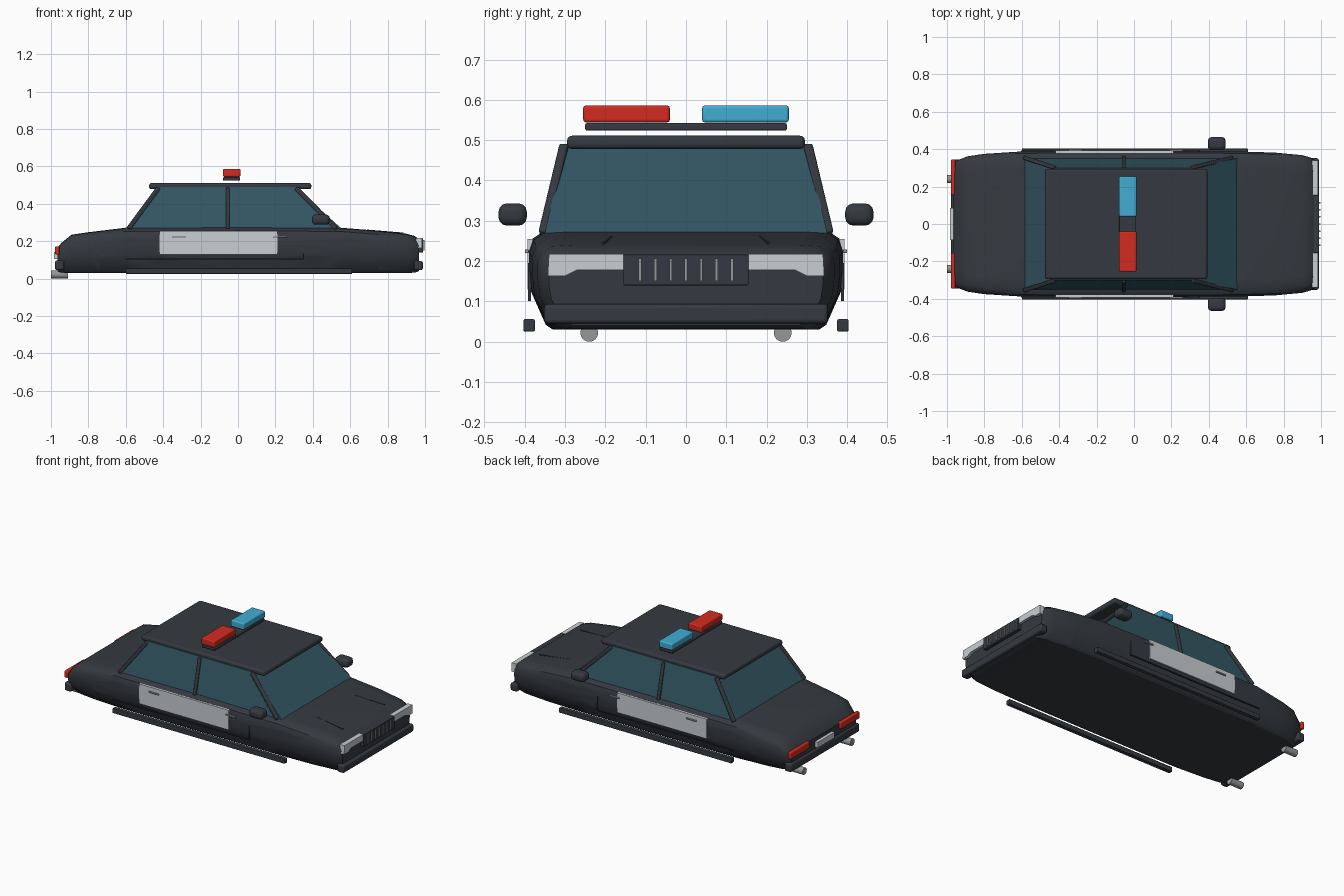
import bpy, bmesh, math
from mathutils import Vector

cube = bpy.data.objects.get("Cube")
if cube:
    bpy.data.objects.remove(cube, do_unlink=True)


def material(name, r, g, b):
    m = bpy.data.materials.new(name)
    m.use_nodes = True
    m.diffuse_color = (r, g, b, 1)
    m.node_tree.nodes["Principled BSDF"].inputs["Base Color"].default_value = (r, g, b, 1)
    return m


paint = material("charcoal paint", 0.036, 0.042, 0.052)
glass = material("tinted glass", 0.034, 0.095, 0.125)
red = material("signal red", 0.65, 0.024, 0.014)
blue = material("signal blue", 0.052, 0.42, 0.65)
white = material("off white", 0.58, 0.62, 0.64)
steel = material("steel grey", 0.3, 0.31, 0.32)


def finish(name, bm, mat, bevel=0):
    bmesh.ops.recalc_face_normals(bm, faces=bm.faces[:])
    mesh = bpy.data.meshes.new(name)
    bm.to_mesh(mesh)
    bm.free()
    ob = bpy.data.objects.new(name, mesh)
    bpy.context.collection.objects.link(ob)
    mesh.materials.append(mat)
    if bevel:
        mod = ob.modifiers.new("Bevel", "BEVEL")
        mod.width, mod.segments = bevel, 3
    bpy.ops.object.select_all(action="DESELECT")
    ob.select_set(True)
    bpy.context.view_layer.objects.active = ob
    bpy.ops.object.shade_smooth_by_angle(angle=math.radians(32))
    return ob


def box(name, x, y, z, mat, bevel=0):
    """Box given its (min, max) along each axis."""
    bm = bmesh.new()
    bmesh.ops.create_cube(bm, size=1)
    for v in bm.verts:
        v.co = [(a + b) / 2 + c * (b - a) for (a, b), c in zip((x, y, z), v.co)]
    return finish(name, bm, mat, bevel)


def bar(name, a, b, width, mat, bevel=0):
    """Square bar running between two points."""
    a, b = Vector(a), Vector(b)
    bm = bmesh.new()
    bmesh.ops.create_cube(bm, size=1)
    turn = (b - a).to_track_quat("Z", "Y")
    for v in bm.verts:
        v.co = (a + b) / 2 + turn @ Vector((v.co.x * width, v.co.y * width, v.co.z * (b - a).length))
    return finish(name, bm, mat, bevel)


def cylinder(name, centre, radius, depth, axis, mat, sides=32):
    bm = bmesh.new()
    bmesh.ops.create_cone(bm, cap_ends=True, segments=sides, radius1=radius, radius2=radius, depth=depth)
    turn = Vector(axis).to_track_quat("Z", "Y")
    for v in bm.verts:
        v.co = Vector(centre) + turn @ v.co
    return finish(name, bm, mat)


def loft(name, rings, mat):
    bm = bmesh.new()
    loops = [[bm.verts.new(p) for p in ring] for ring in rings]
    n = len(loops[0])
    for a, b in zip(loops, loops[1:]):
        for i in range(n):
            j = (i + 1) % n
            bm.faces.new((a[i], a[j], b[j], b[i]))
    bm.faces.new(loops[0])
    bm.faces.new(loops[-1])
    return finish(name, bm, mat)


# Lower body: stations of x, half width, bottom, top
stations = [(-0.965, 0.325, 0.04, 0.165), (-0.945, 0.34, 0.032, 0.19), (-0.89, 0.362, 0.03, 0.235),
            (-0.8, 0.375, 0.03, 0.248), (-0.6, 0.388, 0.03, 0.272), (0, 0.39, 0.03, 0.276),
            (0.55, 0.388, 0.03, 0.272), (0.75, 0.382, 0.03, 0.256), (0.9, 0.368, 0.03, 0.24),
            (0.945, 0.355, 0.032, 0.228), (0.968, 0.34, 0.04, 0.21)]
rings = []
for x, w, low, top in stations:
    h = top - low
    half = [(w - 0.06, low), (w - 0.042, low + 0.012), (w - 0.006, low + 0.38 * h), (w, low + 0.6 * h),
            (w, low + 0.8 * h), (w - 0.01, top - 0.02), (w - 0.035, top - 0.003), (w - 0.09, top)]
    rings.append([(x, y, z) for y, z in half] + [(x, -y, z) for y, z in reversed(half)])
body = loft("body", rings, paint)

# Wheel arches cut from the body
for x in (-0.575, 0.59):
    for s in (-1, 1):
        cutter = cylinder("arch_cutter", (x, s * 0.35, 0.055), 0.166, 0.3, (0, 1, 0), paint, 48)
        cutter.hide_render = True
        mod = body.modifiers.new("Arch", "BOOLEAN")
        mod.operation, mod.solver, mod.object = "DIFFERENCE", "EXACT", cutter
        bpy.context.view_layer.objects.active = body
        bpy.ops.object.modifier_apply(modifier=mod.name)
        bpy.data.objects.remove(cutter, do_unlink=True)

# Cabin glass and roof
outline = [(-0.59, 0.56, 0.352, 0.262), (-0.425, 0.305, 0.3, 0.49)]
loft("cabin_glass", [[(a, -w, z), (b, -w, z), (b, w, z), (a, w, z)] for a, b, w, z in outline], glass)
box("roof", (-0.475, 0.392), (-0.295, 0.295), (0.478, 0.511), paint, 0.012)

# Light bar
box("light_bar_base", (-0.08, 0.012), (-0.25, 0.25), (0.524, 0.542), paint, 0.004)
box("red_beacon", (-0.08, 0.013), (-0.255, -0.04), (0.544, 0.586), red, 0.007)
box("blue_beacon", (-0.08, 0.013), (0.04, 0.255), (0.544, 0.586), blue, 0.007)

for s, side in ((1, "left"), (-1, "right")):
    def span(a, b):
        return tuple(sorted((s * a, s * b)))

    # Pillars
    bar(side + "_front_pillar", (0.31, s * 0.302, 0.485), (0.525, s * 0.354, 0.268), 0.022, paint, 0.005)
    bar(side + "_middle_pillar", (-0.055, s * 0.302, 0.485), (-0.055, s * 0.354, 0.265), 0.02, paint, 0.005)
    bar(side + "_rear_pillar", (-0.425, s * 0.302, 0.485), (-0.585, s * 0.354, 0.268), 0.022, paint, 0.005)

    # Door panel, handles, door seams and sill
    box(side + "_door_panel", (-0.42, 0.21), span(0.38, 0.393), (0.13, 0.255), white)
    for x in (-0.35, 0.19):
        box(side + "_door_handle", (x, x + 0.072), span(0.39, 0.4), (0.22, 0.229), steel, 0.002)
    box(side + "_lower_trim", (-0.605, 0.35), span(0.386, 0.392), (0.101, 0.107), paint)
    box(side + "_door_seam", (0.347, 0.353), span(0.384, 0.392), (0.101, 0.195), paint)
    box(side + "_sill", (-0.6, 0.61), span(0.375, 0.403), (0.025, 0.056), paint, 0.004)

    # Mirror
    box(side + "_mirror", (0.395, 0.49), span(0.395, 0.465), (0.288, 0.343), paint, 0.02)

    # Headlight with a stepped lower edge
    shape = [(0.155, 0.218), (0.34, 0.218), (0.343, 0.163), (0.3, 0.163), (0.27, 0.178), (0.155, 0.178)]
    loft(side + "_headlight", [[(x, s * y, z) for y, z in shape] for x in (0.953, 0.985)], white)

    # Tail light, exhaust and bonnet crease
    box(side + "_tail_light", (-0.978, -0.955), span(0.155, 0.345), (0.128, 0.172), red, 0.006)
    cylinder(side + "_exhaust", (-0.955, s * 0.24, 0.022), 0.022, 0.09, (1, 0, 0), steel)
    bar(side + "_bonnet_crease", (0.69, s * 0.185, 0.259), (0.885, s * 0.205, 0.243), 0.006, paint)

# Nose and tail fittings
box("grille", (0.95, 0.99), (-0.155, 0.155), (0.14, 0.216), paint, 0.003)
for i in range(7):
    y = (i - 3) * 0.038
    box("grille_slat", (0.985, 0.997), (y - 0.0035, y + 0.0035), (0.15, 0.206), steel)
box("front_bumper", (0.94, 0.988), (-0.352, 0.352), (0.045, 0.094), paint, 0.01)
box("rear_bumper", (-0.978, -0.93), (-0.345, 0.345), (0.045, 0.098), paint, 0.01)
box("rear_plate", (-0.984, -0.96), (-0.085, 0.085), (0.106, 0.142), white)
